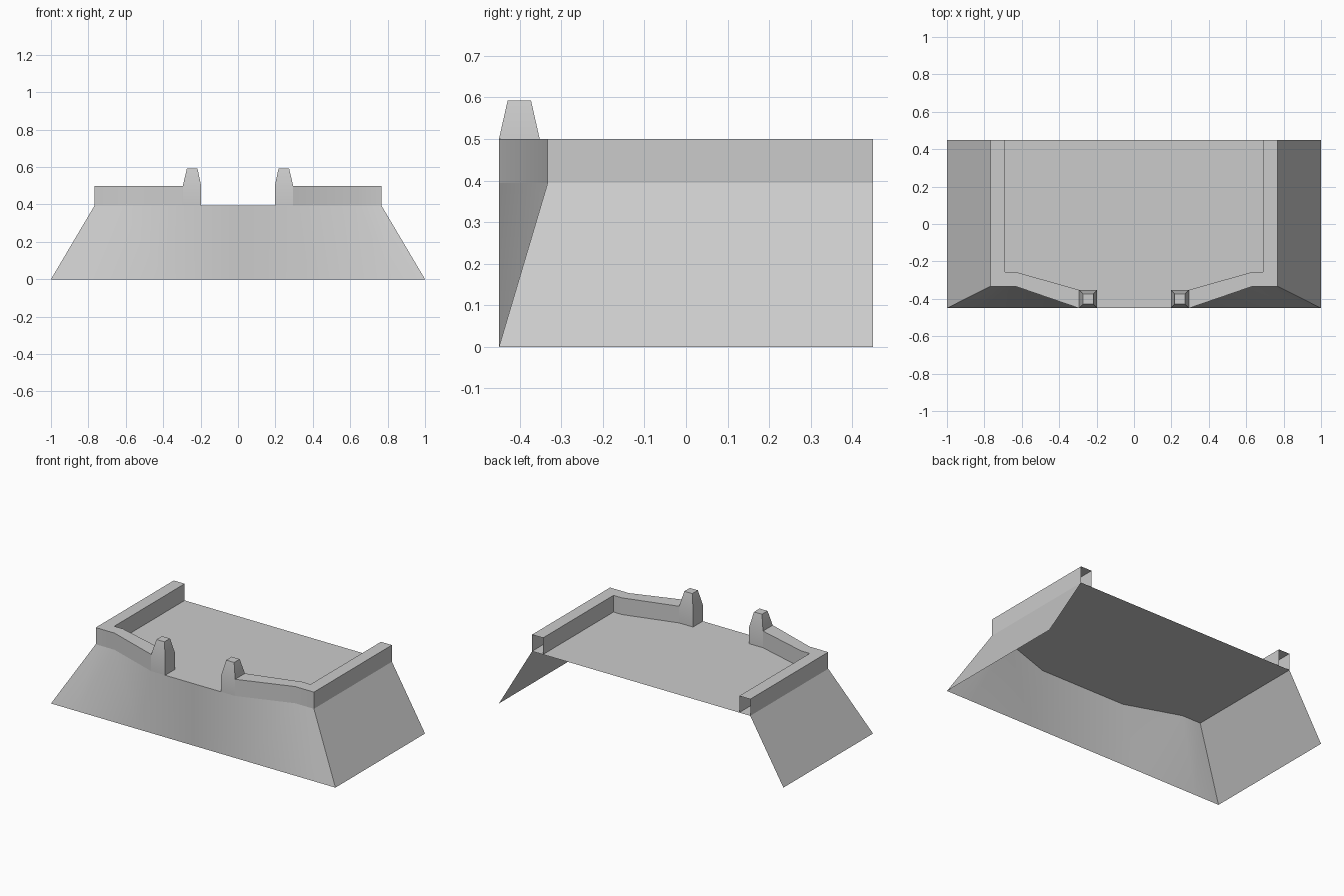
import bpy

if "Cube" in bpy.data.objects:
    bpy.data.objects.remove(bpy.data.objects["Cube"])

FRONT, BACK = -0.45, 0.45
DECK, WALL, TIP = 0.394, 0.5, 0.593

# Right-hand half outlines in plan; everything is mirrored across x = 0
OUTER = [(0.767, BACK), (0.767, -0.333), (0.635, -0.333), (0.295, FRONT)]
INNER = [(0.69, BACK), (0.69, -0.257), (0.63, -0.257), (0.295, -0.352)]
FOOT = [(1.0, BACK), (1.0, FRONT), (0.83, FRONT), (0.39, FRONT), (0.0, FRONT)]


def ring(points, z):
    return [(x, y, z) for x, y in points]


def rect(x0, x1, y0, y1):
    return [(x0, y0), (x1, y0), (x1, y1), (x0, y1)]


def make(name, verts, faces, smooth=True):
    me = bpy.data.meshes.new(name)
    me.from_pydata(verts, [], faces)
    ob = bpy.data.objects.new(name, me)
    bpy.context.collection.objects.link(ob)
    bpy.ops.object.select_all(action='DESELECT')
    ob.select_set(True)
    bpy.context.view_layer.objects.active = ob
    mirror = ob.modifiers.new("mirror", 'MIRROR')
    mirror.use_axis[0] = True
    bpy.ops.object.modifier_apply(modifier=mirror.name)
    if smooth:
        bpy.ops.object.shade_smooth_by_angle()
    return ob


def loft(name, rings, closed=False, cap=False):
    """Skin consecutive rings of equal length with quads."""
    n = len(rings[0])
    verts = [v for r in rings for v in r]
    faces = []
    for r in range(len(rings) - 1):
        for i in range(n if closed else n - 1):
            j = (i + 1) % n
            faces.append((r * n + i, r * n + j, (r + 1) * n + j, (r + 1) * n + i))
    if cap:
        faces.append(tuple(range((len(rings) - 1) * n, len(rings) * n)))
    return make(name, verts, faces)


# Sloping sides and front, open at the back and underneath
edge = OUTER + [(0.0, FRONT)]
loft("slope", [ring(edge, DECK), ring(FOOT, 0)])

# Flat deck
plan = edge + [(0.0, BACK)]
make("deck", ring(plan, DECK), [tuple(reversed(range(len(plan))))], smooth=False)

# Hollow parapet walls, open at the back ends
loft("parapet", [ring(INNER, DECK), ring(INNER, WALL),
                 ring(OUTER, WALL), ring(OUTER, DECK)])

# Gate posts with tapered tips
base = rect(0.197, 0.295, FRONT, -0.352)
tip = rect(0.217, 0.273, -0.429, -0.373)
loft("gate_post", [ring(base, DECK), ring(base, WALL), ring(tip, TIP)],
     closed=True, cap=True)
